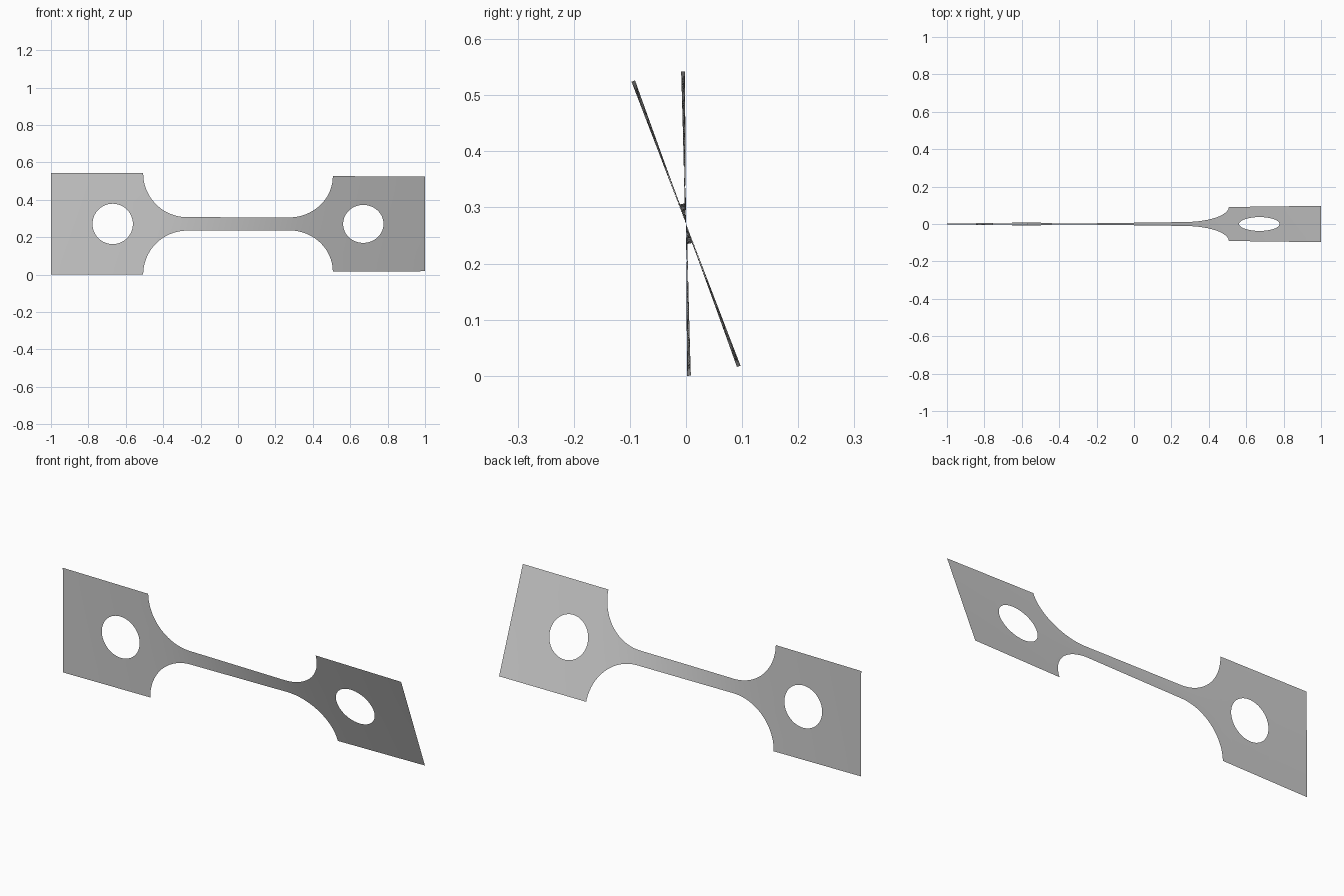
import bpy, bmesh
from math import sin, cos, pi, radians, sqrt

cube = bpy.data.objects.get("Cube")
if cube:
    bpy.data.objects.remove(cube, do_unlink=True)

HALF_H = 0.271        # half height of the grip plates
NECK = 0.036          # half height of the neck
SHOULDER = 0.507      # where the fillet meets the plate
FILLET = HALF_H - NECK
HOLE_X, HOLE_R = 0.67, 0.108
START, END = radians(0.4), radians(21)


def half_height(x):
    """Outline of the strip: plate, round fillet, neck."""
    x = abs(x)
    if x >= SHOULDER:
        return HALF_H
    d = max(0, x - (SHOULDER - FILLET))
    return HALF_H - sqrt(max(0, FILLET ** 2 - d * d))


def hole_height(x):
    d = abs(x) - HOLE_X
    return sqrt(max(0, HOLE_R ** 2 - d * d))


# Stations along the strip, closer together on the curves
side = [0.04 * i for i in range(1, 7)]
side += [SHOULDER - FILLET + FILLET * sin(pi / 2 * i / 20) for i in range(21)]
side += [HOLE_X - HOLE_R * cos(pi * i / 32) for i in range(33)]
side += [HOLE_X + HOLE_R + (1 - HOLE_X - HOLE_R) * i / 5 for i in range(1, 6)]
stations = [-x for x in reversed(side)] + [0] + side

# The narrow parts twist most: turn rate goes with one over the height
turn = [0]
for a, b in zip(stations, stations[1:]):
    turn.append(turn[-1] + (b - a) / half_height((a + b) / 2))
angles = [START + (END - START) * t / turn[-1] for t in turn]

# Twisted sheet, upper and lower halves around the two holes
bm = bmesh.new()
ROWS = 4
for sign in (1, -1):
    columns = []
    for x, ang in zip(stations, angles):
        low, high = hole_height(x), half_height(x)
        column = []
        for r in range(ROWS + 1):
            s = sign * (low + (high - low) * r / ROWS)
            column.append(bm.verts.new((x, -s * sin(ang), HALF_H + s * cos(ang))))
        columns.append(column)
    for a, b in zip(columns, columns[1:]):
        for r in range(ROWS):
            quad = (a[r], b[r], b[r + 1], a[r + 1])
            bm.faces.new(quad if sign > 0 else quad[::-1])
bmesh.ops.remove_doubles(bm, verts=bm.verts, dist=0.00001)

mesh = bpy.data.meshes.new("twisted_strip")
bm.to_mesh(mesh)
bm.free()
mesh.shade_smooth()
strip = bpy.data.objects.new("twisted_strip", mesh)
bpy.context.collection.objects.link(strip)

# Plain grey metal
grey = bpy.data.materials.new("plain_grey")
grey.use_nodes = True
colour = (0.6, 0.6, 0.6, 1)
grey.diffuse_color = colour
grey.node_tree.nodes["Principled BSDF"].inputs["Base Color"].default_value = colour
mesh.materials.append(grey)
